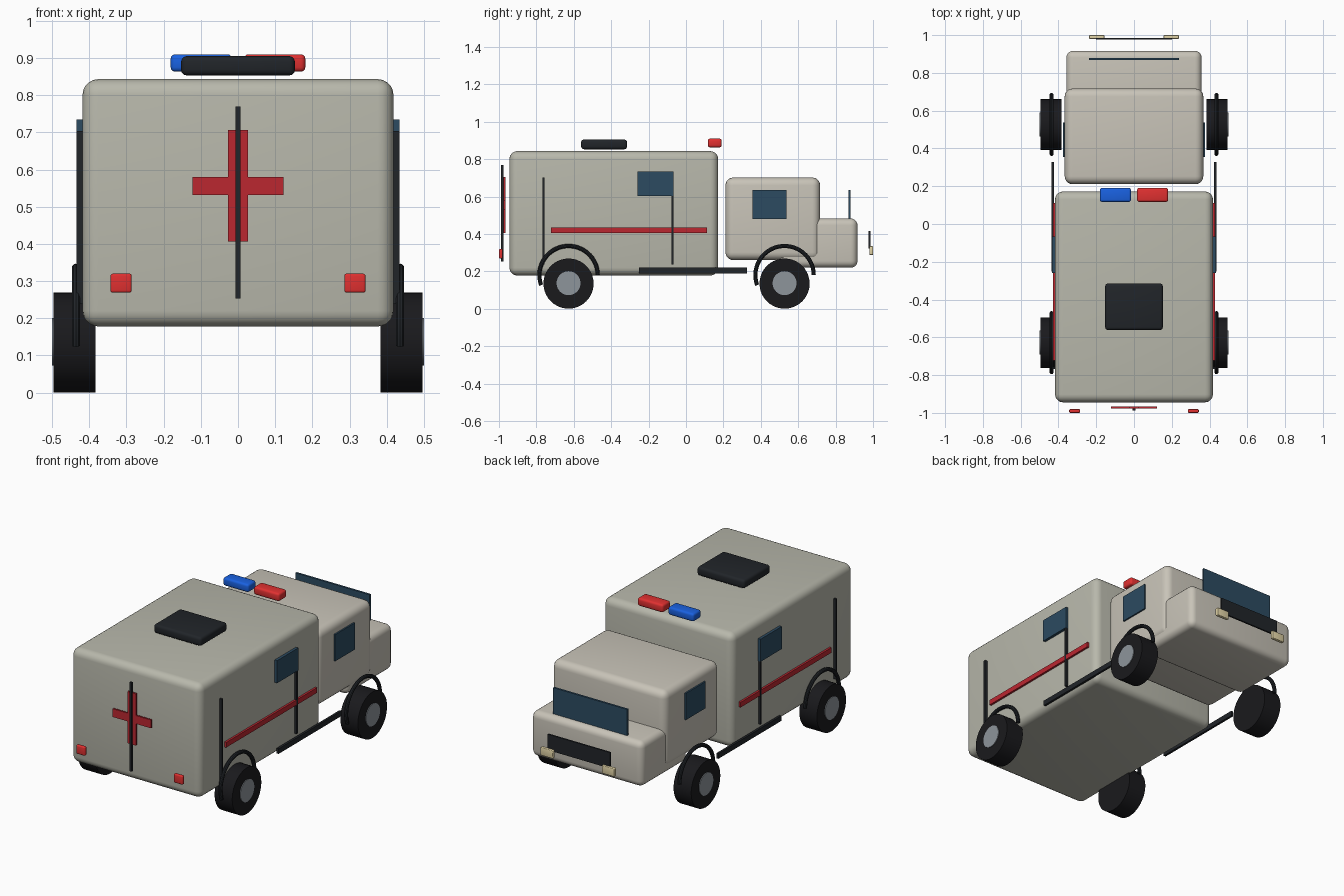
import bpy, bmesh, math
from mathutils import Matrix

if "Cube" in bpy.data.objects:
    bpy.data.objects.remove(bpy.data.objects["Cube"])


def material(name, r, g, b):
    m = bpy.data.materials.new(name)
    m.diffuse_color = (r, g, b, 1)
    m.use_nodes = True
    m.node_tree.nodes["Principled BSDF"].inputs["Base Color"].default_value = m.diffuse_color
    return m


SHELL = material("shell_paint", 0.48, 0.48, 0.41)
CAB = material("cab_paint", 0.58, 0.55, 0.48)
DARK = material("dark_trim", 0.015, 0.018, 0.022)
RUBBER = material("rubber", 0.01, 0.01, 0.012)
METAL = material("hub_metal", 0.27, 0.3, 0.33)
GLASS = material("glass", 0.025, 0.07, 0.12)
RED = material("red", 0.5, 0.02, 0.03)
LAMP_RED = material("lamp_red", 0.75, 0.03, 0.03)
LAMP_BLUE = material("lamp_blue", 0.01, 0.12, 0.75)
CREAM = material("headlight_cream", 0.75, 0.65, 0.38)


def finish(name, bm, mat, bevel=0, segments=5):
    bmesh.ops.recalc_face_normals(bm, faces=bm.faces)
    mesh = bpy.data.meshes.new(name)
    bm.to_mesh(mesh)
    bm.free()
    mesh.materials.append(mat)
    ob = bpy.data.objects.new(name, mesh)
    bpy.context.collection.objects.link(ob)
    if bevel:
        mod = ob.modifiers.new("rounded_edges", 'BEVEL')
        mod.width = bevel
        mod.segments = segments
    bpy.ops.object.select_all(action='DESELECT')
    ob.select_set(True)
    bpy.context.view_layer.objects.active = ob
    if bevel:
        bpy.ops.object.modifier_apply(modifier="rounded_edges")
    bpy.ops.object.shade_smooth_by_angle(angle=math.radians(35))
    return ob


def box(name, x, y, z, mat, bevel=0, segments=5):
    """Box from (min, max) ranges on each axis."""
    bm = bmesh.new()
    bmesh.ops.create_cube(bm, size=1)
    for v in bm.verts:
        v.co = [r[0] if c < 0 else r[1] for c, r in zip(v.co, (x, y, z))]
    return finish(name, bm, mat, bevel, segments)


def pair(name, x, y, z, mat, bevel=0, segments=3):
    """Box on the right side and its mirror on the left."""
    box(name + "_right", x, y, z, mat, bevel, segments)
    box(name + "_left", (-x[1], -x[0]), y, z, mat, bevel, segments)


def disc(name, x0, x1, y, z, radius, mat):
    """Cylinder lying along x."""
    bm = bmesh.new()
    place = Matrix.Translation(((x0 + x1) / 2, y, z)) @ Matrix.Rotation(math.pi / 2, 4, 'Y')
    bmesh.ops.create_cone(bm, cap_ends=True, segments=40, radius1=radius,
                          radius2=radius, depth=abs(x1 - x0), matrix=place)
    return finish(name, bm, mat)


def arch(name, x, y, z, major, minor, mat, sweep=200, steps=28, sides=10):
    """Tube bent over a wheel, with closed ends."""
    bm = bmesh.new()
    rings = []
    for i in range(steps + 1):
        a = math.radians(sweep) * i / steps
        ring = []
        for k in range(sides):
            t = 2 * math.pi * k / sides
            r = major + minor * math.cos(t)
            ring.append(bm.verts.new((x + minor * math.sin(t),
                                      y + r * math.cos(a), z + r * math.sin(a))))
        rings.append(ring)
    for p, q in zip(rings, rings[1:]):
        for k in range(sides):
            n = (k + 1) % sides
            bm.faces.new((p[k], p[n], q[n], q[k]))
    bm.faces.new(rings[0])
    bm.faces.new(rings[-1])
    return finish(name, bm, mat)


# Main volumes
box("rear_body", (-0.418, 0.418), (-0.944, 0.172), (0.178, 0.843), SHELL, 0.042)
box("cab", (-0.367, 0.367), (0.211, 0.717), (0.26, 0.702), CAB, 0.042)
box("hood", (-0.358, 0.358), (0.49, 0.917), (0.22, 0.483), CAB, 0.036)

# Wheels and arches
for end, y in (("rear", -0.628), ("front", 0.527)):
    for side, s in (("right", 1), ("left", -1)):
        tag = f"{end}_{side}"
        disc("tire_" + tag, s * 0.383, s * 0.496, y, 0.135, 0.134, RUBBER)
        disc("hub_" + tag, s * 0.44, s * 0.5, y, 0.137, 0.064, METAL)
        arch("wheel_arch_" + tag, s * 0.436, y, 0.18, 0.156, 0.011, DARK)

# Side details
pair("side_stripe", (0.414, 0.430), (-0.722, 0.112), (0.405, 0.435), RED)
pair("rear_door_seam", (0.416, 0.434), (-0.768, -0.756), (0.238, 0.703), DARK)
pair("side_door_seam", (0.416, 0.432), (-0.078, -0.067), (0.238, 0.703), DARK)
pair("body_window", (0.416, 0.434), (-0.26, -0.066), (0.604, 0.735), GLASS)
pair("cab_window", (0.36, 0.376), (0.356, 0.537), (0.48, 0.635), GLASS)
pair("side_step", (0.424, 0.437), (-0.251, 0.327), (0.19, 0.22), DARK)

# Nose details
box("windshield", (-0.238, 0.238), (0.868, 0.88), (0.478, 0.635), GLASS)
box("grille", (-0.2, 0.2), (0.976, 0.986), (0.323, 0.415), DARK)
pair("headlight", (0.157, 0.238), (0.98, 1.0), (0.288, 0.335), CREAM, 0.004)

# Back door details
box("cross_upright", (-0.027, 0.027), (-0.977, -0.965), (0.406, 0.706), RED)
box("cross_bar", (-0.123, 0.123), (-0.976, -0.966), (0.532, 0.58), RED)
box("back_door_seam", (-0.007, 0.007), (-0.988, -0.976), (0.253, 0.77), DARK)
pair("tail_light", (0.286, 0.343), (-1.0, -0.98), (0.269, 0.32), LAMP_RED, 0.006)

# Roof details
box("roof_light_blue", (-0.181, -0.016), (0.117, 0.191), (0.863, 0.91), LAMP_BLUE, 0.012, 3)
box("roof_light_red", (0.016, 0.181), (0.117, 0.191), (0.863, 0.91), LAMP_RED, 0.012, 3)
box("roof_hatch", (-0.153, 0.153), (-0.561, -0.315), (0.853, 0.905), DARK, 0.015, 3)
